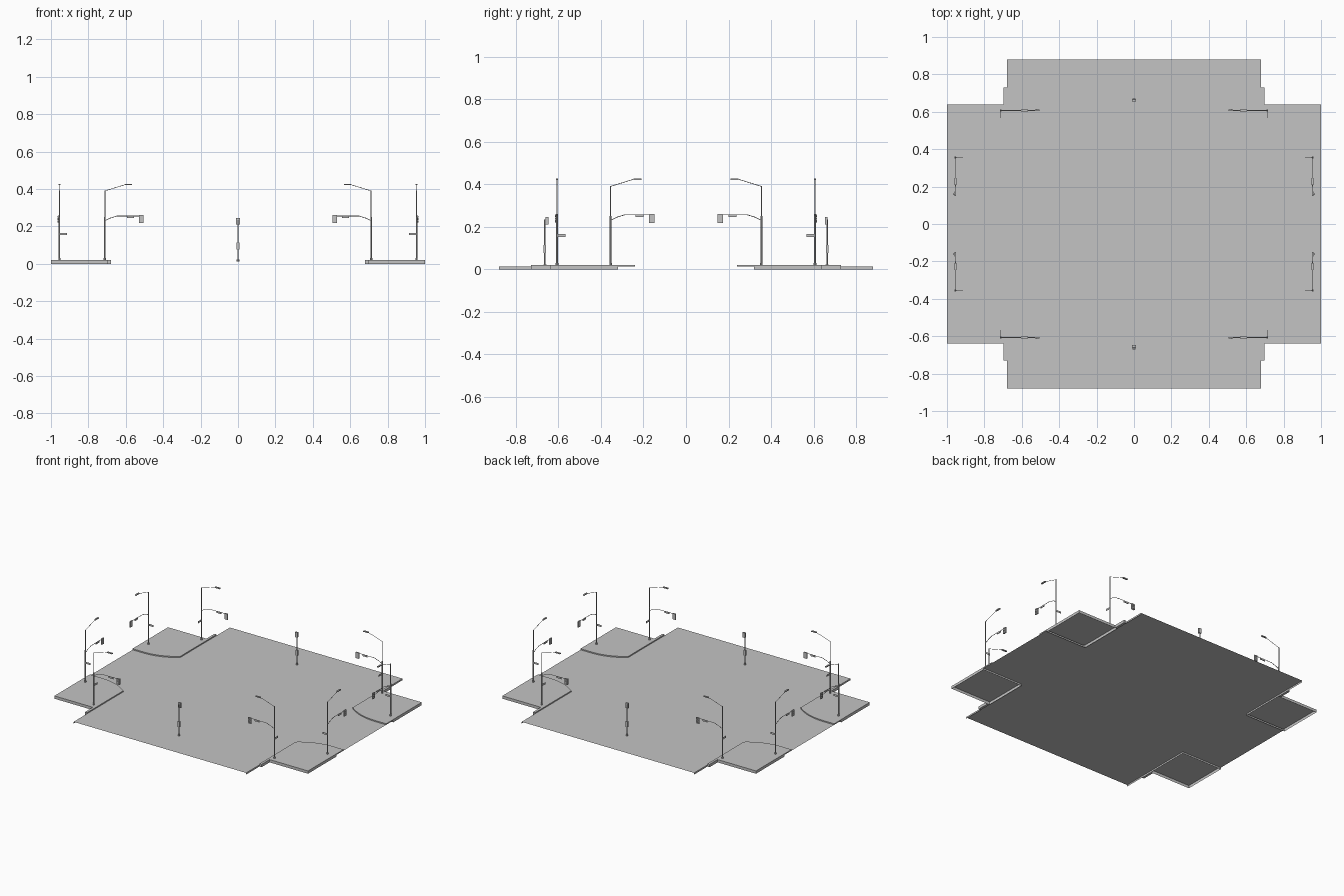
import bpy, bmesh, math
from mathutils import Vector

if "Cube" in bpy.data.objects:
    bpy.data.objects.remove(bpy.data.objects["Cube"])

grey = bpy.data.materials.new("concrete grey")
grey.use_nodes = True
COLOUR = (0.55, 0.55, 0.55, 1)
grey.diffuse_color = COLOUR
grey.node_tree.nodes["Principled BSDF"].inputs["Base Color"].default_value = COLOUR

ROAD, TOP = 0.012, 0.02       # road and pavement heights
EDGE, ARM, DEEP = 0.68, 0.32, 0.64
QUARTERS = [(sx, sy) for sx in (-1, 1) for sy in (-1, 1)]


def finish(name, bm):
    mesh = bpy.data.meshes.new(name)
    bm.to_mesh(mesh)
    bm.free()
    mesh.materials.append(grey)
    obj = bpy.data.objects.new(name, mesh)
    bpy.context.collection.objects.link(obj)
    return obj


def box(bm, low, high):
    made = bmesh.ops.create_cube(bm, size=1)["verts"]
    low, high = Vector(low), Vector(high)
    for v in made:
        v.co = (low + high) / 2 + v.co * (high - low)


def rod(bm, a, b, radius, sides=6):
    a, b = Vector(a), Vector(b)
    made = bmesh.ops.create_cone(bm, cap_ends=True, segments=sides, radius1=radius,
                                 radius2=radius, depth=(b - a).length)["verts"]
    turn = (b - a).to_track_quat('Z', 'Y')
    for v in made:
        v.co = turn @ v.co + (a + b) / 2


def wall(bm, path, low, high):
    for (ax, ay), (bx, by) in zip(path, path[1:]):
        bm.faces.new([bm.verts.new(p) for p in
                      ((ax, ay, low), (bx, by, low), (bx, by, high), (ax, ay, high))])


def place(bm, change):
    for v in bm.verts:
        v.co = change(v.co)


# Crossroads surface with its side skirts
bm = bmesh.new()
half = [(EDGE, -0.88), (EDGE, -ARM), (1, -ARM), (1, ARM), (EDGE, ARM), (EDGE, 0.88)]
outline = half + [(-x, -y) for x, y in half]
bm.faces.new([bm.verts.new((x, y, ROAD)) for x, y in outline])
for sx, sy in QUARTERS:
    path = [(EDGE * sx, 0.88 * sy), (EDGE * sx, ARM * sy), (sx, ARM * sy)]
    wall(bm, path if sx * sy < 0 else path[::-1], 0, ROAD)
finish("road", bm)


# Corner pavements: rounded top, kerb skirts and kerb stub
def corner_pavement(sx, sy):
    bm = bmesh.new()
    start = math.asin(0.23 / 0.37)
    arc = [(0.91 - 0.37 * math.sin(start * (1 - i / 8)),
            0.61 - 0.37 * math.cos(start * (1 - i / 8))) for i in range(9)]
    curve = [(EDGE, ARM)] + arc[1:] + [(1, 0.24), (1, ARM)]
    loop = curve + [(1, DEEP), (EDGE, DEEP)]
    bm.faces.new([bm.verts.new((x, y, TOP)) for x, y in loop])
    wall(bm, curve, ROAD, TOP)
    wall(bm, [(1, ARM), (1, DEEP), (EDGE, DEEP), (EDGE, ARM)], 0, TOP)
    box(bm, (EDGE, DEEP, 0), (0.697, 0.73, TOP))
    place(bm, lambda c: Vector((c.x * sx, c.y * sy, c.z)))
    if sx * sy < 0:
        bmesh.ops.reverse_faces(bm, faces=bm.faces[:])
    side = "left" if sx > 0 else "right"
    finish(f"pavement_{'back' if sy > 0 else 'front'}_{side}", bm)


# Street pole built with its arm along +u and its name plate along +v
def street_pole(name, change, flip):
    bm = bmesh.new()
    rod(bm, (0, 0, TOP), (0, 0, 0.03), 0.006, 8)
    rod(bm, (0, 0, TOP), (0, 0, 0.25), 0.004, 8)
    rod(bm, (0, 0, 0.25), (0, 0, 0.392), 0.003, 8)
    # lamp arm and lamp
    rod(bm, (0, 0, 0.39), (0.11, 0, 0.424), 0.0015)
    box(bm, (0.108, -0.005, 0.421), (0.146, 0.005, 0.428))
    # signal arm
    arm = [(0, 0, 0.23), (0.03, 0, 0.245), (0.065, 0, 0.256), (0.2, 0, 0.256)]
    for a, b in zip(arm, arm[1:]):
        rod(bm, a, b, 0.0018)
    box(bm, (0.118, -0.0025, 0.245), (0.155, 0.0025, 0.257))
    # signal head with three hooded lenses
    box(bm, (0.182, -0.004, 0.218), (0.206, 0.004, 0.26))
    for i in range(3):
        z = 0.226 + i * 0.013
        rod(bm, (0.194, -0.004, z), (0.194, -0.009, z), 0.005, 8)
    # street name plate
    box(bm, (-0.001, 0, 0.153), (0.001, 0.04, 0.166))
    place(bm, change)
    if flip:
        bmesh.ops.reverse_faces(bm, faces=bm.faces[:])
    finish(name, bm)


for sx, sy in QUARTERS:
    corner_pavement(sx, sy)
    where = f"{'back' if sy > 0 else 'front'}_{'left' if sx > 0 else 'right'}"
    street_pole("street_pole_" + where,
                lambda c: Vector((sx * (0.712 - c.x), sy * (0.607 - c.y), c.z)), sx * sy < 0)
    street_pole("side_pole_" + where,
                lambda c: Vector((sx * (0.955 - c.y), sy * (0.355 - c.x), c.z)), sx * sy > 0)

# Crossing posts with a signal head and a push-button box
for name, sy in (("front", -1), ("back", 1)):
    bm = bmesh.new()
    y = 0.664 * sy
    rod(bm, (0, y, ROAD), (0, y, 0.022), 0.007, 8)
    rod(bm, (0, y, ROAD), (0, y, 0.235), 0.004, 8)
    box(bm, (-0.008, y - 0.006, 0.077), (0.008, y + 0.006, 0.115))
    box(bm, (-0.01, y - 0.003 - 0.007 * sy, 0.21), (0.01, y + 0.009 - 0.007 * sy, 0.245))
    finish("crossing_post_" + name, bm)
